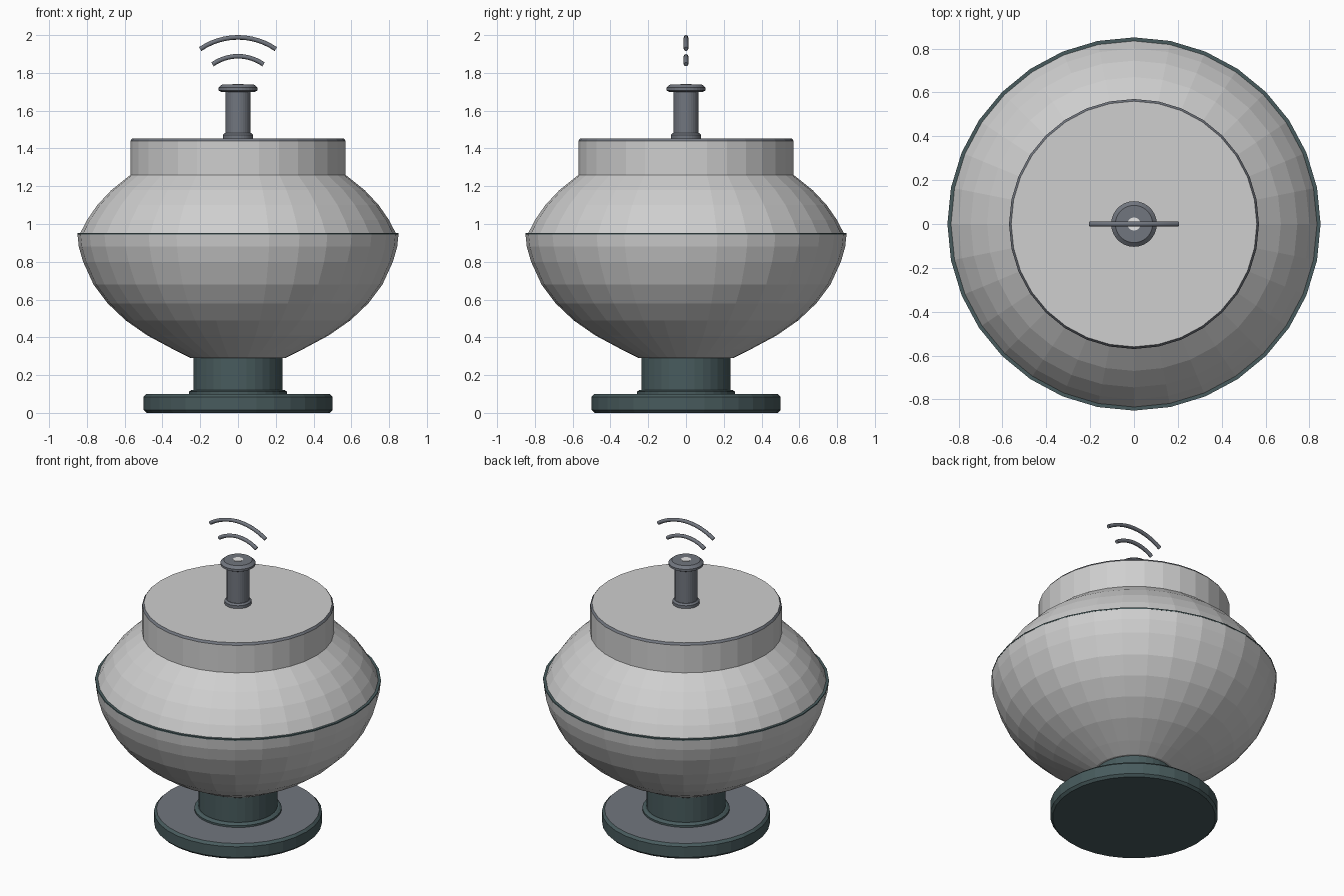
import bpy, bmesh, math

if "Cube" in bpy.data.objects:
    bpy.data.objects.remove(bpy.data.objects["Cube"])


def material(name, r, g, b):
    m = bpy.data.materials.new(name)
    m.diffuse_color = (r, g, b, 1)
    m.use_nodes = True
    m.node_tree.nodes["Principled BSDF"].inputs["Base Color"].default_value = m.diffuse_color
    return m


LIGHT = material("light_grey", 0.62, 0.62, 0.62)
SLATE = material("slate_grey", 0.165, 0.18, 0.21)
TEAL = material("dark_teal", 0.065, 0.105, 0.11)
WHITE = material("white", 0.85, 0.85, 0.85)


def lathe(name, profile, mats, sides=32, rule=None):
    """Revolve (radius, z) points from bottom to top and cap both ends."""
    bm = bmesh.new()
    rings = []
    for r, z in profile:
        rings.append([bm.verts.new((r * math.cos(2 * math.pi * i / sides),
                                    r * math.sin(2 * math.pi * i / sides), z))
                      for i in range(sides)])
    for a, b in zip(rings, rings[1:]):
        for i in range(sides):
            j = (i + 1) % sides
            bm.faces.new((a[i], a[j], b[j], b[i]))
    bm.faces.new(rings[0][::-1])
    bm.faces.new(rings[-1])
    bm.normal_update()
    if rule:
        for f in bm.faces:
            f.material_index = rule(f)
    mesh = bpy.data.meshes.new(name)
    bm.to_mesh(mesh)
    bm.free()
    for m in mats:
        mesh.materials.append(m)
    ob = bpy.data.objects.new(name, mesh)
    bpy.context.collection.objects.link(ob)
    return ob


def wave(name, half_width, peak, end, thick=0.012):
    """Arched tube in the xz plane."""
    sag = peak - end
    radius = (half_width ** 2 + sag ** 2) / (2 * sag)
    span = math.asin(half_width / radius)
    n = 13
    cu = bpy.data.curves.new(name, 'CURVE')
    cu.dimensions = '3D'
    cu.bevel_depth = thick
    cu.bevel_resolution = 2
    cu.use_fill_caps = True
    sp = cu.splines.new('POLY')
    sp.points.add(n - 1)
    for i, p in enumerate(sp.points):
        a = span * (2 * i / (n - 1) - 1)
        p.co = (radius * math.sin(a), 0, peak - radius + radius * math.cos(a), 1)
    cu.materials.append(SLATE)
    ob = bpy.data.objects.new(name, cu)
    bpy.context.collection.objects.link(ob)


# Foot: bevelled disc with a slate top, collar and stem
lathe("foot_disc", [(0.485, 0), (0.50, 0.015), (0.50, 0.085), (0.485, 0.10)],
      [TEAL, SLATE], rule=lambda f: int(f.normal.z > 0.9))
lathe("stem_collar", [(0.26, 0.10), (0.26, 0.112), (0.245, 0.122)], [TEAL])
lathe("stem", [(0.235, 0.10), (0.235, 0.30)], [TEAL])

# Body: lower bowl, seam and upper shoulder
lathe("bowl", [(0.25, 0.29), (0.34, 0.335), (0.48, 0.41), (0.595, 0.49),
               (0.69, 0.58), (0.765, 0.68), (0.82, 0.80), (0.843, 0.88),
               (0.85, 0.947)], [LIGHT])
lathe("seam", [(0.851, 0.945), (0.851, 0.953)], [TEAL])
lathe("shoulder", [(0.835, 0.952), (0.80, 1.02), (0.745, 1.10),
                   (0.67, 1.18), (0.57, 1.26)], [LIGHT])

# Lid with a slate rim around its flat top
lathe("lid", [(0.57, 1.255), (0.57, 1.44), (0.56, 1.453)], [LIGHT, SLATE],
      rule=lambda f: int(f.calc_center_median().z > 1.442 and f.normal.z < 0.99))

# Knob
lathe("knob_collar", [(0.08, 1.45), (0.08, 1.472), (0.07, 1.482)], [SLATE])
lathe("knob_post", [(0.067, 1.45), (0.067, 1.71)], [SLATE])
lathe("knob_cap", [(0.09, 1.70), (0.104, 1.708), (0.104, 1.722), (0.085, 1.738)], [SLATE])
lathe("knob_dot", [(0.03, 1.737), (0.03, 1.741)], [WHITE], 16)

# Two floating arcs
wave("inner_wave", 0.135, 1.888, 1.845)
wave("outer_wave", 0.20, 1.988, 1.926)
